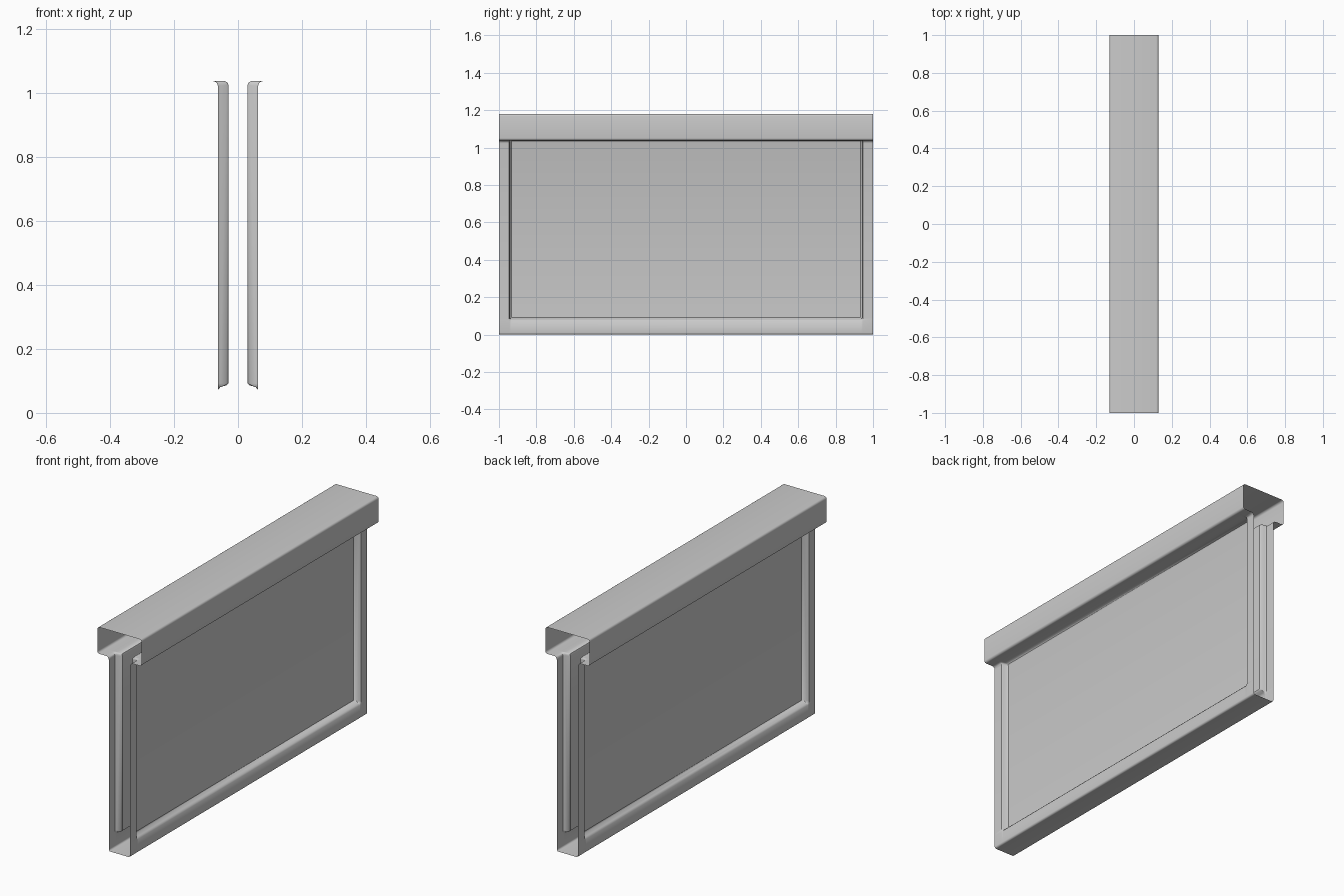
import bpy, bmesh
from math import sin, cos, radians

if "Cube" in bpy.data.objects:
    bpy.data.objects.remove(bpy.data.objects["Cube"])


def arc(cx, cz, r, a0, a1, n=4):
    """Points of a rounded corner in the x-z section."""
    angs = [radians(a0 + (a1 - a0) * i / n) for i in range(n + 1)]
    return [(cx + r * cos(a), cz + r * sin(a)) for a in angs]


W, CAP, TOP, LEDGE = 0.063, 0.13, 1.18, 1.038

# half section shared by every station: base and cap
base = [(0, 0)] + arc(W - 0.01, 0.01, 0.01, -90, 0)
cap = (arc(CAP - 0.012, LEDGE + 0.012, 0.012, -90, 0)
       + arc(CAP - 0.012, TOP - 0.012, 0.012, 0, 90) + [(0, TOP)])

# middle of the section: plain wall at the ends, recessed panel between
plain = ([(W, z) for z in (0.072, 0.081, 0.086, 0.092)]
         + arc(W + 0.016, LEDGE - 0.016, 0.016, 180, 90))
recessed = [(W, 0.072), (0.055, 0.081), (0.037, 0.086), (0.03, 0.092),
            (0.03, 1.026), (0.033, 1.034), (0.042, LEDGE), (0.06, LEDGE),
            (W + 0.016, LEDGE)]

# stations along y: (position, depth of recess from 0 to 1)
half = [(1.0, 0), (0.947, 0), (0.942, 0.25), (0.939, 0.8), (0.933, 1)]
stations = [(-y, t) for y, t in half] + half[::-1]


def section(t):
    mid = [(a[0] + (b[0] - a[0]) * t, a[1] + (b[1] - a[1]) * t)
           for a, b in zip(plain, recessed)]
    return base + mid + cap


# wall with recessed panels and overhanging cap, open at both ends
bm = bmesh.new()
rows = [[bm.verts.new((x, y, z)) for x, z in section(t)] for y, t in stations]
for a, b in zip(rows, rows[1:]):
    for i in range(len(a) - 1):
        bm.faces.new((a[i], b[i], b[i + 1], a[i + 1]))
# mirror to the other side
res = bmesh.ops.duplicate(bm, geom=bm.verts[:] + bm.edges[:] + bm.faces[:])
copies = [g for g in res["geom"] if isinstance(g, bmesh.types.BMVert)]
flip = [g for g in res["geom"] if isinstance(g, bmesh.types.BMFace)]
for v in copies:
    v.co.x *= -1
bmesh.ops.reverse_faces(bm, faces=flip)
bmesh.ops.remove_doubles(bm, verts=bm.verts[:], dist=1e-5)
mesh = bpy.data.meshes.new("capped_wall")
bm.to_mesh(mesh)
bm.free()

wall = bpy.data.objects.new("capped_wall", mesh)
bpy.context.collection.objects.link(wall)
bpy.context.view_layer.objects.active = wall
wall.select_set(True)
bpy.ops.object.shade_smooth_by_angle(angle=radians(40))
